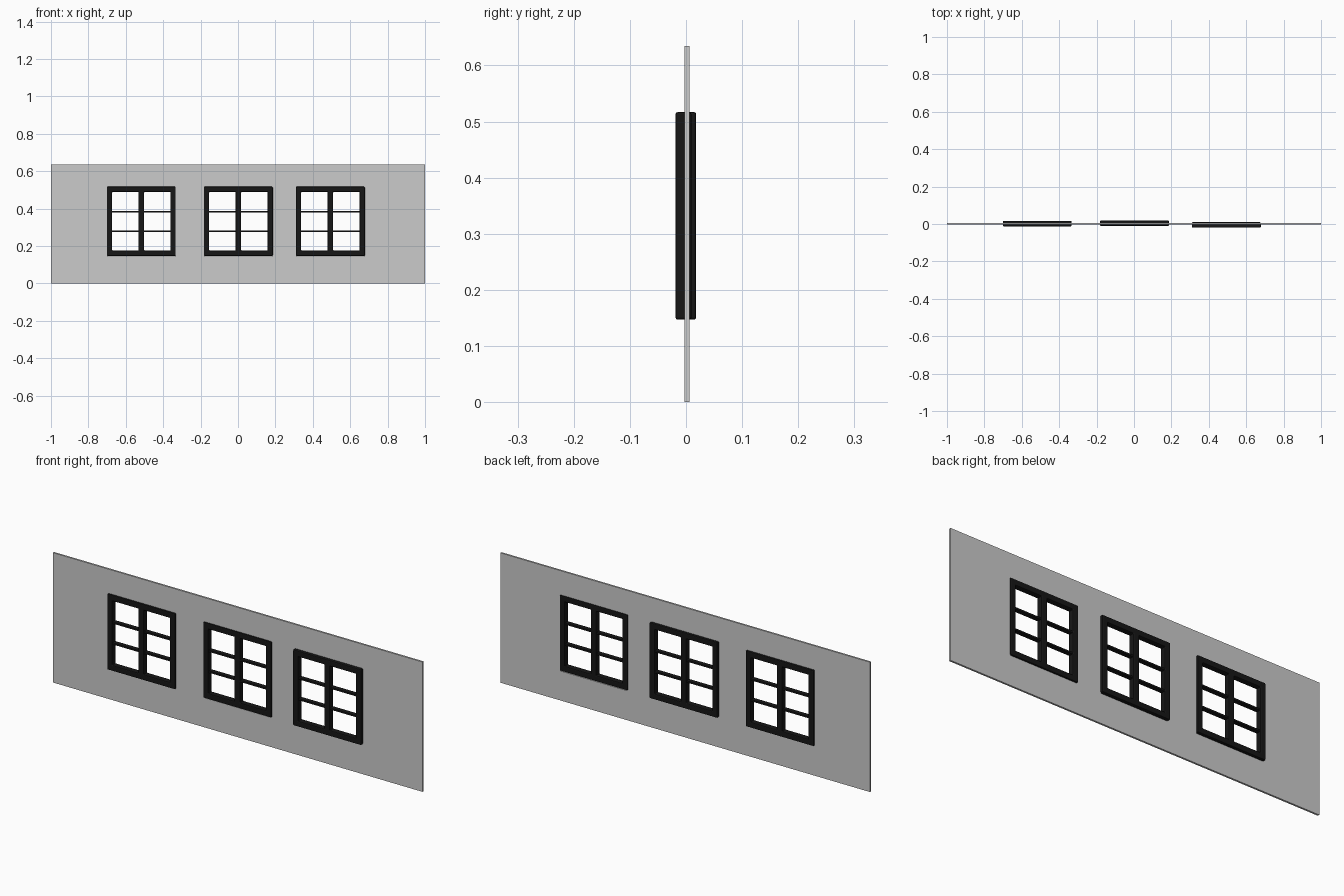
import bpy, bmesh

if "Cube" in bpy.data.objects:
    bpy.data.objects.remove(bpy.data.objects["Cube"])

black = bpy.data.materials.new("black_paint")
black.diffuse_color = (0.008, 0.008, 0.008, 1)
black.use_nodes = True
black.node_tree.nodes["Principled BSDF"].inputs["Base Color"].default_value = black.diffuse_color


def pierced_panel(name, xs, zs, holes, y0, y1, mat=None, bevel=0):
    """Slab made of grid cells, leaving out the (column, row) cells in holes."""
    bm = bmesh.new()
    v = [[bm.verts.new((x, y0, z)) for z in zs] for x in xs]
    for i in range(len(xs) - 1):
        for j in range(len(zs) - 1):
            if (i, j) not in holes:
                bm.faces.new((v[i][j], v[i + 1][j], v[i + 1][j + 1], v[i][j + 1]))
    bmesh.ops.delete(bm, geom=[p for p in bm.verts if not p.link_faces], context='VERTS')
    front = bm.faces[:]
    ext = bmesh.ops.extrude_face_region(bm, geom=front, use_keep_orig=True)
    moved = [g for g in ext["geom"] if isinstance(g, bmesh.types.BMVert)]
    bmesh.ops.translate(bm, verts=moved, vec=(0, y1 - y0, 0))
    bmesh.ops.recalc_face_normals(bm, faces=bm.faces[:])
    me = bpy.data.meshes.new(name)
    bm.to_mesh(me)
    bm.free()
    ob = bpy.data.objects.new(name, me)
    bpy.context.collection.objects.link(ob)
    if mat:
        me.materials.append(mat)
    if bevel:
        m = ob.modifiers.new("soft_edges", 'BEVEL')
        m.width, m.segments, m.limit_method = bevel, 2, 'ANGLE'
    return ob


# window placement: name, centre x, centre y
windows = [("left", -0.517, 0.002), ("middle", 0.002, 0.004), ("right", 0.494, -0.0045)]
half, z0, z1, depth = 0.184, 0.147, 0.517, 0.0285
rim, post = 0.028, 0.015

# wall with three openings
xs = [-1.0]
for _, cx, _ in windows:
    xs += [cx - half + 0.004, cx + half - 0.002]
xs.append(1.0)
pierced_panel("wall", xs, [0, 0.144, z1 - 0.005, 0.635],
              {(1, 1), (3, 1), (5, 1)}, -0.003, 0.006)

for name, cx, cy in windows:
    # outer frame with centre post
    fx = [cx - half, cx - half + rim, cx - post, cx + post, cx + half - rim, cx + half]
    pierced_panel(name + "_window_frame", fx, [z0, z0 + rim, z1 - rim, z1],
                  {(1, 1), (3, 1)}, cy - depth / 2, cy + depth / 2, black, 0.004)
    # thin horizontal glazing bars
    for k, z in enumerate((0.28, 0.382)):
        pierced_panel(f"{name}_glazing_bar_{k + 1}", [cx - half + 0.02, cx + half - 0.02],
                      [z - 0.004, z + 0.004], set(), cy - 0.011, cy + 0.011, black)
